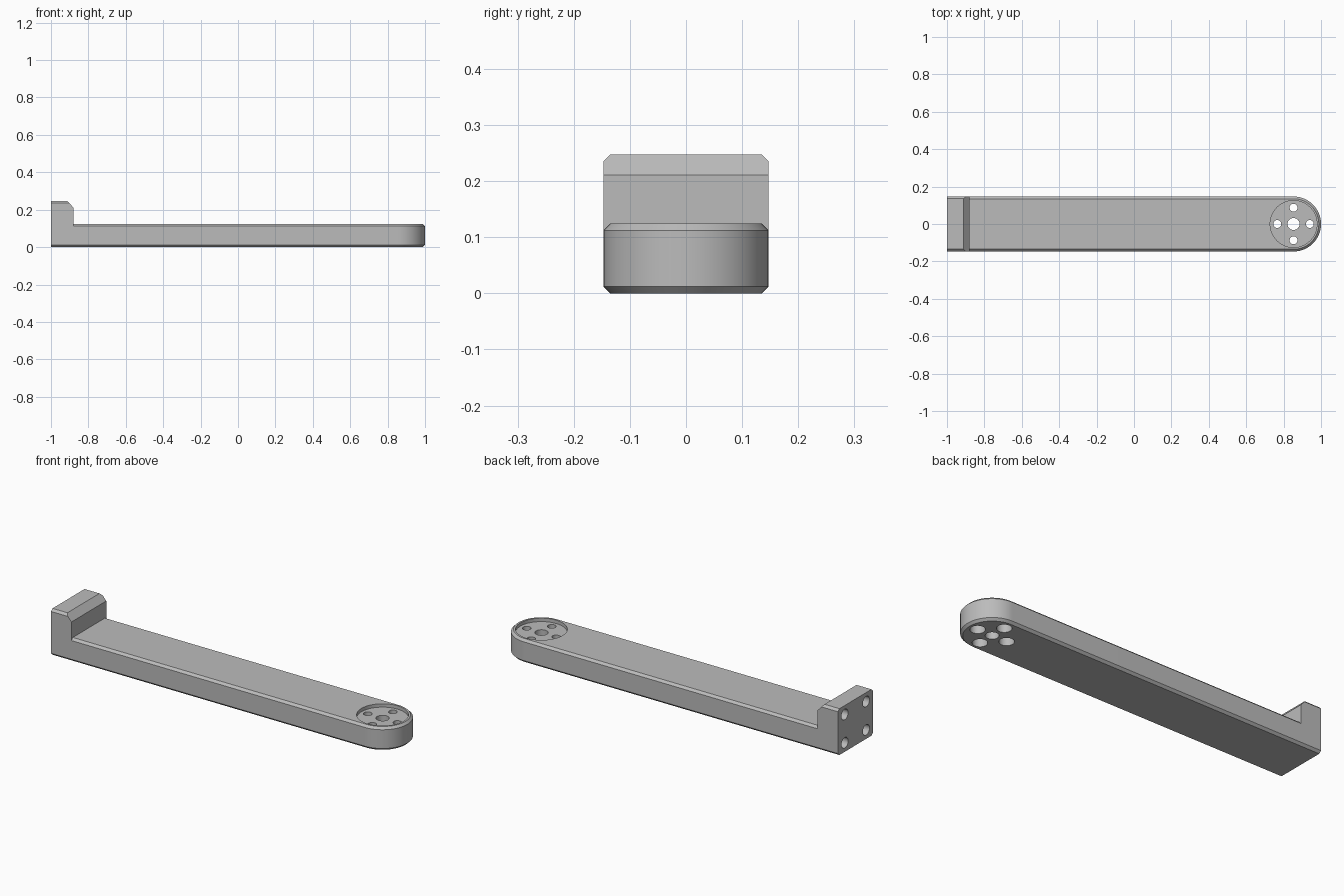
import bpy, bmesh, math
from mathutils import Vector

if "Cube" in bpy.data.objects:
    bpy.data.objects.remove(bpy.data.objects["Cube"])

HW, TOP, BLOCK_TOP, CH = 0.147, 0.124, 0.247, 0.012   # half width, heights, chamfer
CX, BX = 1 - HW, -0.88                                # pivot centre, inner face of the end block

grey = bpy.data.materials.new("mid_grey")
grey.diffuse_color = (0.5, 0.5, 0.5, 1)
grey.use_nodes = True
grey.node_tree.nodes["Principled BSDF"].inputs["Base Color"].default_value = grey.diffuse_color


def make_object(name, bm):
    bmesh.ops.recalc_face_normals(bm, faces=bm.faces)
    me = bpy.data.meshes.new(name)
    bm.to_mesh(me)
    bm.free()
    me.materials.append(grey)
    ob = bpy.data.objects.new(name, me)
    bpy.context.collection.objects.link(ob)
    return ob


def loft(name, rings):
    """Skin a stack of equal closed rings and cap both ends."""
    bm = bmesh.new()
    rows = [[bm.verts.new(p) for p in r] for r in rings]
    n = len(rows[0])
    for a, b in zip(rows, rows[1:]):
        for i in range(n):
            j = (i + 1) % n
            bm.faces.new((a[i], a[j], b[j], b[i]))
    bm.faces.new(rows[0])
    bm.faces.new(rows[-1])
    return make_object(name, bm)


def outline(inset, z, steps=48):
    """Straight bar outline with a round right end."""
    r = HW - inset
    arc = [-math.pi / 2 + math.pi * i / steps for i in range(steps + 1)]
    return ([(BX, -r, z)] + [(CX + r * math.cos(a), r * math.sin(a), z) for a in arc]
            + [(BX, r, z)])


def cylinder(name, base, axis, r, depth, seg=48):
    """Ringed cylinder from base along x or z."""
    def ring(d):
        pts = []
        for i in range(seg):
            a = 2 * math.pi * i / seg
            u, v = r * math.cos(a), r * math.sin(a)
            off = (u, v, d) if axis == 'z' else (d, u, v)
            pts.append(Vector(base) + Vector(off))
        return pts
    return loft(name, [ring(0), ring(depth)])


def combine(ob, other, operation):
    m = ob.modifiers.new(operation.lower(), 'BOOLEAN')
    m.operation, m.object, m.solver = operation, other, 'EXACT'
    bpy.context.view_layer.objects.active = ob
    bpy.ops.object.modifier_apply(modifier=m.name)
    bpy.data.objects.remove(other, do_unlink=True)


# Chamfered arm with round end
arm = loft("arm", [outline(CH, 0), outline(0, CH), outline(0, TOP - CH), outline(CH, TOP)])

# Upright end block, chamfered along its length, with a sloped inner top edge
half = [(HW - CH, 0), (HW, CH), (HW, BLOCK_TOP - CH), (HW - CH, BLOCK_TOP)]
section = half + [(-y, z) for y, z in reversed(half)]
block = loft("end_block", [[(x, y, z) for y, z in section] for x in (-1, BX)])
bm = bmesh.new()
bm.from_mesh(block.data)
cut = bmesh.ops.bisect_plane(bm, geom=bm.verts[:] + bm.edges[:] + bm.faces[:],
                             plane_co=(BX, 0, 0.211), plane_no=(0.036, 0, 0.032),
                             clear_outer=True)
bmesh.ops.holes_fill(bm, edges=[e for e in bm.edges if e.is_boundary])
bmesh.ops.recalc_face_normals(bm, faces=bm.faces)
bm.to_mesh(block.data)
bm.free()
combine(arm, block, 'UNION')

# Round recess and centre hole
combine(arm, cylinder("recess_cutter", (CX, 0, TOP - 0.018), 'z', 0.125, 0.1, 96), 'DIFFERENCE')
combine(arm, cylinder("hub_cutter", (CX, 0, -0.1), 'z', 0.032, 0.4), 'DIFFERENCE')

# Four screw holes with wide counterbores underneath
for k in range(4):
    a = k * math.pi / 2
    x, y = CX + 0.087 * math.cos(a), 0.087 * math.sin(a)
    combine(arm, cylinder("screw_cutter", (x, y, -0.1), 'z', 0.021, 0.4), 'DIFFERENCE')
    combine(arm, cylinder("bore_cutter", (x, y, -0.1), 'z', 0.036, 0.145), 'DIFFERENCE')

# Four blind mounting holes in the end face
for y in (-0.09, 0.09):
    for z in (0.048, 0.199):
        combine(arm, cylinder("mount_cutter", (-1.1, y, z), 'x', 0.028, 0.18), 'DIFFERENCE')

# Smooth round walls, crisp edges
bpy.ops.object.select_all(action='DESELECT')
arm.select_set(True)
bpy.context.view_layer.objects.active = arm
bpy.ops.object.shade_smooth_by_angle(angle=math.radians(30))
